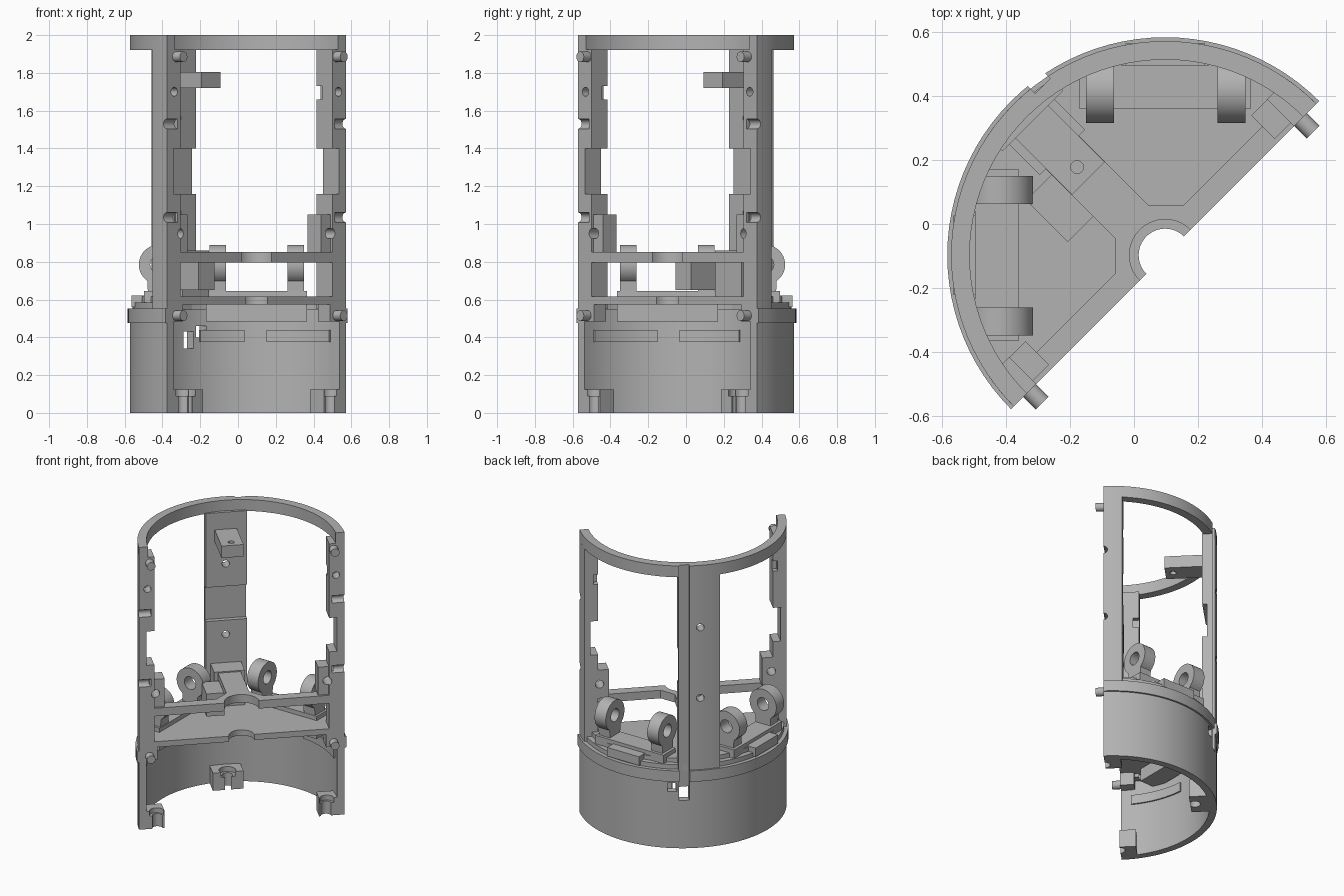
import bpy, bmesh
from math import sin, cos, pi, radians
from mathutils import Matrix, Vector

if "Cube" in bpy.data.objects:
    bpy.data.objects.remove(bpy.data.objects["Cube"])

grey = bpy.data.materials.new("plain_grey")
grey.diffuse_color = (0.45, 0.45, 0.45, 1)
grey.use_nodes = True
grey.node_tree.nodes["Principled BSDF"].inputs["Base Color"].default_value = grey.diffuse_color

# Half shell is built with its cut face on local y = 0, then turned into place
CX = 0.0975
PLACE = Matrix.Translation((CX, -CX, 0)) @ Matrix.Rotation(radians(45), 4, 'Z')
UNPLACE = PLACE.inverted()
parts = []


def prism(name, pts, z0, z1, matrix=None, keep=True):
    """Extrude an outline from z0 to z1."""
    bm = bmesh.new()
    face = bm.faces.new([bm.verts.new((x, y, z0)) for x, y in pts])
    ext = bmesh.ops.extrude_face_region(bm, geom=[face])
    top = [v for v in ext['geom'] if isinstance(v, bmesh.types.BMVert)]
    bmesh.ops.translate(bm, verts=top, vec=(0, 0, z1 - z0))
    if matrix:
        bm.transform(matrix)
    bm.normal_update()
    bmesh.ops.recalc_face_normals(bm, faces=bm.faces)
    if bm.calc_volume(signed=True) < 0:
        bmesh.ops.reverse_faces(bm, faces=bm.faces)
    mesh = bpy.data.meshes.new(name)
    bm.to_mesh(mesh)
    bm.free()
    mesh.materials.append(grey)
    ob = bpy.data.objects.new(name, mesh)
    bpy.context.collection.objects.link(ob)
    if keep:
        parts.append(ob)
    return ob


def arc(r, a0=0, a1=180, n=48):
    return [(r * cos(radians(a0 + (a1 - a0) * i / n)),
             r * sin(radians(a0 + (a1 - a0) * i / n))) for i in range(n + 1)]


def ring(name, r0, r1, z0, z1, a0=0, a1=180, n=48):
    return prism(name, arc(r1, a0, a1, n) + arc(r0, a1, a0, n), z0, z1)


def box(name, x0, x1, y0, y1, z0, z1, matrix=None, keep=True):
    return prism(name, [(x0, y0), (x1, y0), (x1, y1), (x0, y1)], z0, z1, matrix, keep)


def rod(name, start, axis, r, length, keep=True):
    rot = Vector(axis).to_track_quat('Z', 'Y').to_matrix().to_4x4()
    circle = [(r * cos(2 * pi * i / 20), r * sin(2 * pi * i / 20)) for i in range(20)]
    return prism(name, circle, 0, length, Matrix.Translation(start) @ rot, keep)


def drill(start, axis, r, length):
    return rod("cutter", start, axis, r, length, keep=False)


def cut(ob, cutters):
    bpy.context.view_layer.objects.active = ob
    for c in cutters:
        mod = ob.modifiers.new("cut", 'BOOLEAN')
        mod.operation, mod.solver, mod.object = 'DIFFERENCE', 'EXACT', c
        bpy.ops.object.modifier_apply(modifier=mod.name)
    for c in cutters:
        bpy.data.objects.remove(c)


def keyway():
    return [box("cutter", 0.07, 0.137, 0.645, 0.75, 0.43, 2.1, keep=False)]


def windows():
    return [box("cutter", 0.07, 0.137, 0.5, 0.75, 0.34, 0.43, keep=False),
            box("cutter", 0.15, 0.21, 0.5, 0.75, 0.40, 0.46, keep=False)]


# Lower shell, belt, ledge and top ring
cut(ring("lower_shell", 0.622, 0.67, 0, 0.55), keyway() + windows())
cut(ring("belt", 0.64, 0.682, 0.475, 0.553), keyway())
ring("ledge", 0.60, 0.655, 0.545, 0.585)
cut(ring("top_ring", 0.612, 0.67, 1.92, 2.0), keyway())

# Raised strips inside the lower shell
for i, (a, b) in enumerate([(6, 40), (51, 74), (97, 129), (140, 174)]):
    ring(f"inner_strip_{i}", 0.612, 0.626, 0.375, 0.44, a, b, 12)

# Back post, stepped on its inner face, with two screw holes
back = arc(0.67, 78, 101.2, 10)
for i, (z0, z1, depth) in enumerate([(0.545, 1.16, 0.59), (1.16, 1.4, 0.622), (1.4, 1.925, 0.59)]):
    post = prism(f"back_post_{i}", back + [(-0.13, depth), (0.139, depth)], z0, z1)
    cut(post, keyway() + [drill((0, 0.5, z), (0, 1, 0), 0.025, 0.3)
                          for z in (1.06, 1.56) if z0 < z < z1])

# Block with a screw hole near the top of the back post
cut(box("upper_block", -0.072, 0.072, 0.34, 0.605, 1.72, 1.805),
    [drill((0, 0.39, 1.6), (0, 0, 1), 0.02, 0.3)])

# Foot of the back post, and wing hanging from the upper plate
box("post_foot", -0.1, 0.1, 0.455, 0.60, 0.61, 0.86)
box("wing_block", -0.187, -0.07, 0.245, 0.43, 0.65, 0.81)

# Plates: half-disc floor and the T-shaped upper plate
prism("floor_plate", arc(0.62) + arc(0.083, 180, 0, 20), 0.575, 0.615)
side = [(0.58, 0), (0.58, 0.07), (0.153, 0.07), (0.074, 0.148), (0.074, 0.6)]
prism("upper_plate", side + [(-x, y) for x, y in reversed(side)] + arc(0.112, 180, 0, 20), 0.795, 0.852)

for s in (-1, 1):
    tag = "left" if s < 0 else "right"

    def mbox(x0, x1, *rest, name="cutter", keep=False):
        a, b = sorted((s * x0, s * x1))
        return box(name, a, b, *rest, keep=keep)

    # End post in three heights, middle one thinner
    rim = [(s * x, y) for x, y in arc(0.67, 0, 10.3, 6)]
    for i, (z0, z1, u) in enumerate([(0.55, 1.16, 0.57), (1.16, 1.4, 0.62), (1.4, 1.925, 0.57)]):
        post = prism(f"{tag}_post_{i}", [(s * u, 0)] + rim + [(s * u, 0.12)], z0, z1)
        # side grooves, then face holes and a small notch
        cutters = [drill((s * 0.59, 0, z), (s, 0, 0), 0.026, 0.2)
                   for z in (1.035, 1.53) if z0 < z < z1]
        if i == 2:
            cutters += [drill((s * 0.615, -0.05, 1.7), (0, 1, 0), 0.024, 0.13),
                        mbox(0.5, 0.60, 0.08, 0.2, 1.66, 1.73)]
        if i == 0:
            cutters.append(drill((s * 0.56, -0.05, 0.95), (0, 1, 0), 0.028, 0.3))
        cut(post, cutters)
    # Screw lug above the upper plate
    lug = mbox(0.5, 0.60, 0.015, 0.118, 0.85, 1.05, name=f"{tag}_lug", keep=True)
    cut(lug, [drill((s * 0.56, -0.05, 0.95), (0, 1, 0), 0.028, 0.3)])
    # Locating pegs
    for z in (0.515, 1.885):
        rod(f"{tag}_peg", (s * 0.6, 0.03, z), (0, -1, 0), 0.028, 0.085)
    mbox(0.55, 0.64, 0, 0.09, 0.485, 0.58, name=f"{tag}_peg_mount", keep=True)
    # Bottom corner lug with a stepped half-round screw channel
    foot = mbox(0.505, 0.64, 0, 0.105, 0, 0.125, name=f"{tag}_bottom_lug", keep=True)
    cut(foot, [drill((s * 0.55, 0, -0.1), (0, 0, 1), 0.033, 0.4),
               drill((s * 0.555, 0, 0.09), (0, 0, 1), 0.046, 0.2)])

# Bottom lug at the back wall
cut(box("back_bottom_lug", -0.1, 0.1, 0.5, 0.64, 0, 0.125),
    [drill((0, 0.53, -0.1), (0, 0, 1), 0.036, 0.4),
     drill((0, 0.53, 0.09), (0, 0, 1), 0.055, 0.2)])

# Hinge brackets: one bank at the back, its twin mirrored to the left
MIRROR = Matrix(((0, -1, 0, 0), (-1, 0, 0, 0), (0, 0, 1, 0), (0, 0, 0, 1)))
profile = [(0.365, 0.6)] + [(0.42 + 0.105 * cos(radians(a)), 0.785 + 0.105 * sin(radians(a)))
                            for a in range(235, -56, -10)] + [(0.475, 0.6)]
hole = [(0.42 + 0.045 * cos(2 * pi * i / 24), 0.785 + 0.045 * sin(2 * pi * i / 24))
        for i in range(24)]
# outline (y, z) extruded along x
SIDE = Matrix(((0, 0, 1, 0), (1, 0, 0, 0), (0, 1, 0, 0), (0, 0, 0, 1)))
for tag, m in (("back", UNPLACE), ("left", UNPLACE @ MIRROR)):
    box(f"{tag}_hinge_pad", -0.17, 0.365, 0.36, 0.497, 0.485, 0.645, m)
    box(f"{tag}_rim_pad", -0.027, 0.223, 0.48, 0.565, 0.56, 0.622, m)
    for x in (-0.15, 0.262):
        ear = prism(f"{tag}_hinge_ear", profile, x, x + 0.087, m @ SIDE)
        cut(ear, [prism("cutter", hole, x - 0.1, x + 0.2, m @ SIDE, keep=False)])

# Turn everything into place and smooth the curved faces
for ob in parts:
    ob.data.transform(PLACE)
    ob.select_set(True)
bpy.context.view_layer.objects.active = parts[0]
bpy.ops.object.shade_smooth_by_angle(angle=radians(30))
